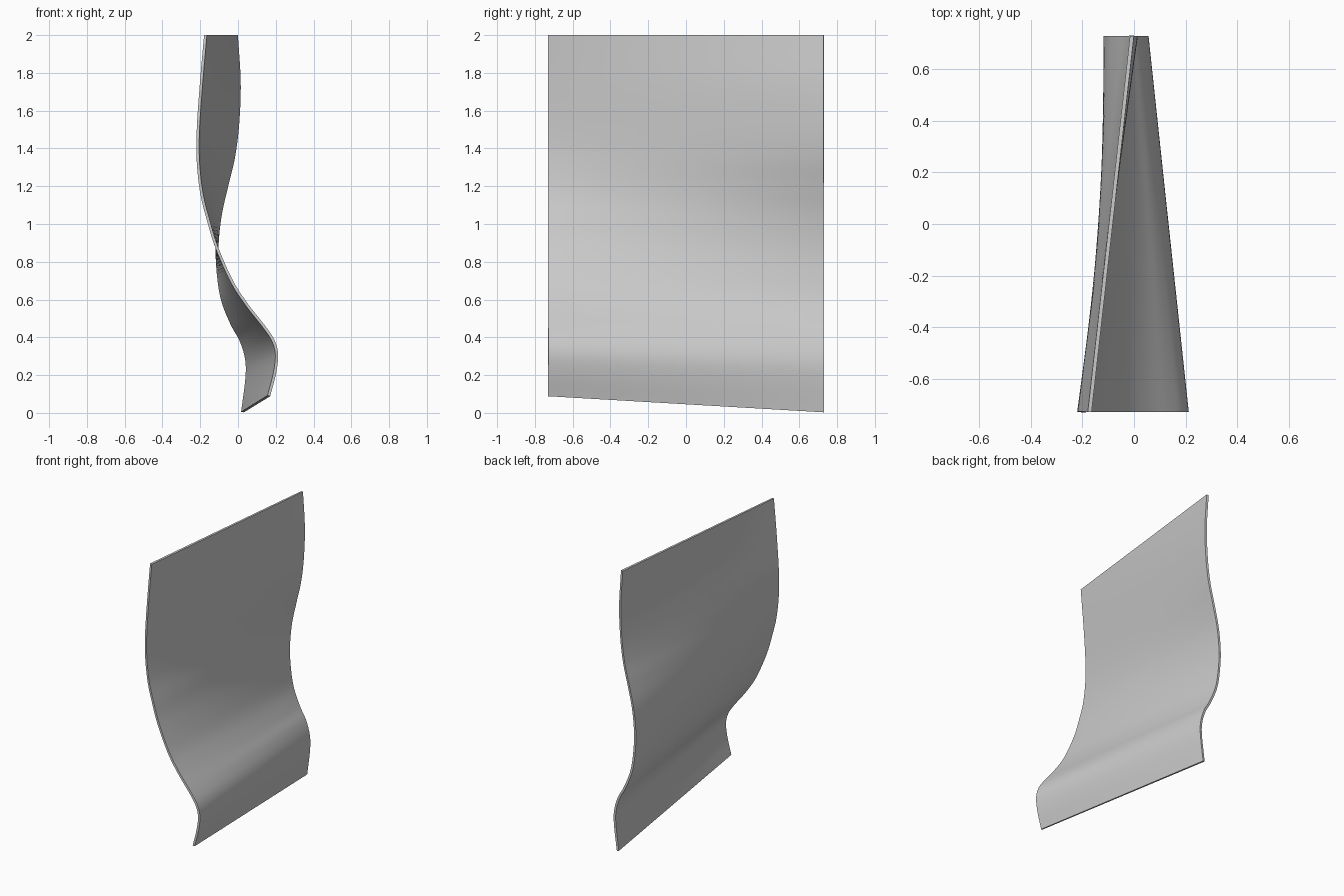
import bpy, bmesh
from mathutils import Vector

if "Cube" in bpy.data.objects:
    bpy.data.objects.remove(bpy.data.objects["Cube"])

HALF_Y = 0.73
THICK = 0.015
ROWS, COLS = 96, 24

# Centre-line profiles (x, z) of the front and back edges, top to bottom
FRONT = [(-0.172, 2.0), (-0.194, 1.75), (-0.211, 1.5), (-0.211, 1.33),
         (-0.192, 1.16), (-0.157, 1.02), (-0.114, 0.88), (-0.035, 0.70),
         (0.045, 0.575), (0.135, 0.46), (0.185, 0.385), (0.205, 0.31),
         (0.194, 0.21), (0.163, 0.09)]
BACK = [(-0.008, 2.0), (0.007, 1.75), (-0.001, 1.53), (-0.022, 1.36),
        (-0.057, 1.21), (-0.093, 1.05), (-0.110, 0.89), (-0.106, 0.75),
        (-0.083, 0.6), (-0.032, 0.47), (0.015, 0.385), (0.044, 0.29),
        (0.047, 0.19), (0.024, 0.004)]


def smooth_profile(points, y, count):
    """Evenly spaced samples along a Catmull-Rom curve through the points."""
    p = [Vector((x, y, z)) for x, z in points]
    p = [2 * p[0] - p[1]] + p + [2 * p[-1] - p[-2]]
    dense = []
    for a, b, c, d in zip(p, p[1:], p[2:], p[3:]):
        for i in range(30):
            t = i / 30
            dense.append(0.5 * (2 * b + (c - a) * t + (2 * a - 5 * b + 4 * c - d) * t * t
                                + (3 * b - a - 3 * c + d) * t ** 3))
    dense.append(p[-2])
    lengths = [0.0]
    for a, b in zip(dense, dense[1:]):
        lengths.append(lengths[-1] + (b - a).length)
    out, k = [], 0
    for i in range(count + 1):
        s = lengths[-1] * i / count
        while k < len(dense) - 2 and lengths[k + 1] < s:
            k += 1
        f = (s - lengths[k]) / (lengths[k + 1] - lengths[k])
        out.append(dense[k].lerp(dense[k + 1], min(f, 1)))
    return out


# Twisted sheet ruled between the two edge profiles
front = smooth_profile(FRONT, -HALF_Y, ROWS)
back = smooth_profile(BACK, HALF_Y, ROWS)
bm = bmesh.new()
grid = [[bm.verts.new(f.lerp(b, j / COLS)) for j in range(COLS + 1)]
        for f, b in zip(front, back)]
for r0, r1 in zip(grid, grid[1:]):
    for j in range(COLS):
        bm.faces.new((r0[j], r1[j], r1[j + 1], r0[j + 1]))
bmesh.ops.recalc_face_normals(bm, faces=bm.faces)
mesh = bpy.data.meshes.new("curved_panel")
bm.to_mesh(mesh)
bm.free()
panel = bpy.data.objects.new("curved_panel", mesh)
bpy.context.collection.objects.link(panel)

# Even thickness on both sides of the centre surface
solid = panel.modifiers.new("thickness", 'SOLIDIFY')
solid.thickness = THICK
solid.offset = 0
bpy.context.view_layer.objects.active = panel
panel.select_set(True)
bpy.ops.object.modifier_apply(modifier=solid.name)
bpy.ops.object.shade_smooth_by_angle()
